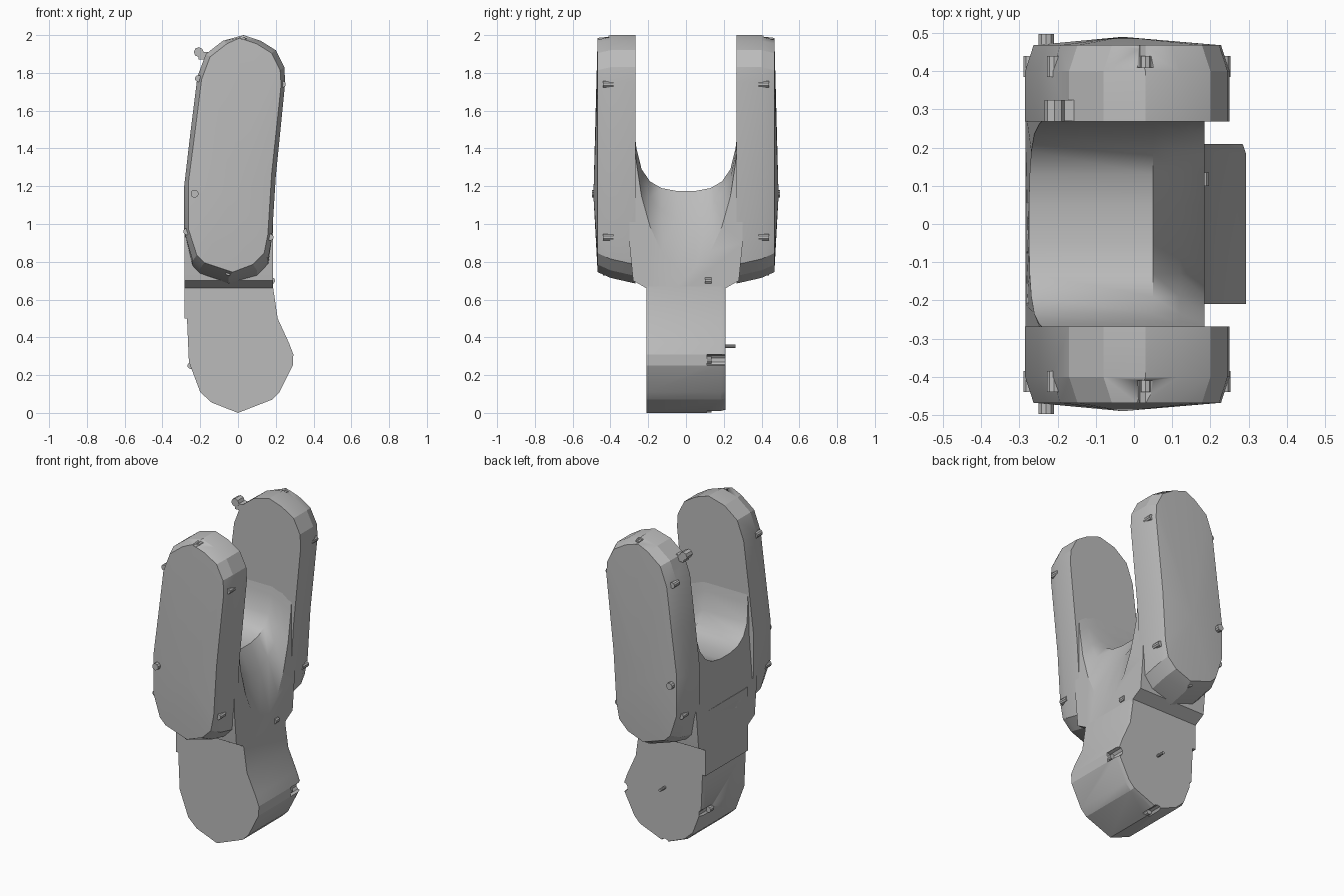
import bpy, bmesh, math
from mathutils import Vector, Matrix

if "Cube" in bpy.data.objects:
    bpy.data.objects.remove(bpy.data.objects["Cube"], do_unlink=True)

grey = bpy.data.materials.new("plain_grey")
grey.use_nodes = True
colour = (0.5, 0.5, 0.5, 1)
grey.diffuse_color = colour
grey.node_tree.nodes["Principled BSDF"].inputs["Base Color"].default_value = colour


def finish(name, bm, angle=25):
    """Turn a bmesh into a named, shaded object."""
    bmesh.ops.recalc_face_normals(bm, faces=bm.faces[:])
    mesh = bpy.data.meshes.new(name)
    bm.to_mesh(mesh)
    bm.free()
    mesh.materials.append(grey)
    obj = bpy.data.objects.new(name, mesh)
    bpy.context.collection.objects.link(obj)
    bpy.ops.object.select_all(action="DESELECT")
    obj.select_set(True)
    bpy.context.view_layer.objects.active = obj
    bpy.ops.object.shade_smooth_by_angle(angle=math.radians(angle))
    return obj


def loft(rings, peak=None):
    """Skin equal-length rings; the last one closes flat or to a peak."""
    bm = bmesh.new()
    loops = [[bm.verts.new(p) for p in ring] for ring in rings]
    n = len(loops[0])
    for a, b in zip(loops, loops[1:]):
        for i in range(n):
            j = (i + 1) % n
            bm.faces.new((a[i], a[j], b[j], b[i]))
    bm.faces.new(loops[0])
    if peak:
        tip = bm.verts.new(peak)
        for i in range(n):
            bm.faces.new((loops[-1][i], loops[-1][(i + 1) % n], tip))
    else:
        bm.faces.new(loops[-1])
    return bm


def add_rod(bm, x, z, y0, y1, radius, sides=10):
    """Cylinder running along y."""
    place = Matrix.Translation((x, (y0 + y1) / 2, z)) @ Matrix.Rotation(math.pi / 2, 4, "X")
    bmesh.ops.create_cone(bm, cap_ends=True, segments=sides, radius1=radius,
                          radius2=radius, depth=abs(y1 - y0), matrix=place)


def cut(obj, cutter):
    """Subtract a cutter, then discard it."""
    cutter.hide_render = True
    mod = obj.modifiers.new("pockets", "BOOLEAN")
    mod.operation = "DIFFERENCE"
    mod.solver = "EXACT"
    mod.object = cutter
    bpy.context.view_layer.objects.active = obj
    bpy.ops.object.modifier_apply(modifier=mod.name)
    bpy.data.objects.remove(cutter, do_unlink=True)


# Fork arms: rounded side outline, chamfered towards a slightly domed outer face
outline = [(0.18, 0.93), (0.2, 1.25), (0.25, 1.75), (0.245, 1.83), (0.2, 1.92), (0.12, 1.97),
           (0.03, 2.0), (-0.08, 1.97), (-0.17, 1.9), (-0.215, 1.78), (-0.25, 1.5),
           (-0.285, 1.2), (-0.285, 0.96), (-0.24, 0.82), (-0.2, 0.78), (-0.05, 0.73),
           (0.1, 0.77), (0.16, 0.83)]
edge_bolts = [(-0.21, 1.77), (0.03, 1.97), (0.235, 1.74), (-0.272, 0.96), (0.17, 0.93),
              (-0.05, 0.745)]


def arm_ring(y, inset, drop):
    ring = []
    for x, z in outline:
        z -= drop if z < 0.9 else 0
        ring.append((x - math.copysign(inset, x), y,
                     z - inset * 0.7 * (1 if z > 1.3 else -1)))
    return ring


for name, side in (("front", -1), ("back", 1)):
    rings = [arm_ring(side * y, inset, drop)
             for y, inset, drop in ((0.268, 0, 0.045), (0.4, 0, 0.015), (0.468, 0.022, 0))]
    arm = finish(name + "_arm", loft(rings, (-0.03, side * 0.49, 1.15)), 20)

    # Small pocket at the crown, and the bolts round the rim
    bm = bmesh.new()
    add_rod(bm, 0.03, 2.0, side * 0.41, side * 0.5, 0.024)
    cut(arm, finish(name + "_crown_cutter", bm))
    bm = bmesh.new()
    for x, z in edge_bolts:
        add_rod(bm, x, z, side * 0.385, side * 0.44, 0.018)
    add_rod(bm, -0.23, 1.16, side * 0.44, side * 0.497, 0.021)
    finish(name + "_arm_bolts", bm, 35)

# Yoke: saddle section swept across, dipping towards +x
saddle = [(0.28, 1.55), (0.262, 1.4), (0.235, 1.29), (0.19, 1.225), (0.13, 1.19), (0.05, 1.175)]
half = [(0.21, 0.5), (0.21, 0.66), (0.28, 0.7), (0.3, 0.9), (0.3, 1.5)] + saddle


def yoke_ring(x, dip):
    ring = []
    for y, z in half:
        lower = dip * (1 - (y / 0.29) ** 2) if (y, z) in saddle else 0
        shift = 0.12 * max(0, z - 1.1) if x < 0 else 0
        ring.append((x + shift, y, z - lower))
    return ring + [(x, -y, z) for x, y, z in reversed(ring)]


finish("yoke", loft([yoke_ring(-0.284, 0), yoke_ring(0.05, 0), yoke_ring(0.12, 0.15),
                     yoke_ring(0.185, 0.42)]), 30)

# Lower lug: flat sided block with a bulge towards +x
profile = [(-0.283, 0.9), (-0.27, 0.5), (-0.26, 0.27), (-0.2, 0.11), (-0.14, 0.055), (0, 0),
           (0.18, 0.07), (0.22, 0.11), (0.29, 0.25), (0.293, 0.31), (0.27, 0.37),
           (0.21, 0.5), (0.185, 0.67), (0.18, 0.75)]
lug = finish("lower_lug", loft([
    [(x, -0.21, z) for x, z in profile],
    [(x, 0.185, z) for x, z in profile],
    [(x * 0.97, 0.21, z + (0.008 if z < 0.2 else 0)) for x, z in profile]]), 20)

# Screw pockets round the rear edge of the lug, with a screw in each
bm, screws = bmesh.new(), bmesh.new()
for x, z in [(0.19, 0.7), (0.29, 0.28), (-0.265, 0.25), (0.0, 0.0), (-0.28, 0.68)]:
    add_rod(bm, x, z, 0.11, 0.26, 0.03)
    add_rod(screws, x * 0.94, z + (0.02 if z < 0.1 else 0), 0.1, 0.135, 0.018)
cut(lug, finish("lug_cutter", bm))
finish("lug_screws", screws, 35)

# Locating pin behind the lug
bm = bmesh.new()
add_rod(bm, 0.0, 0.352, 0.19, 0.262, 0.009)
finish("locating_pin", bm, 35)

# Lifting tab on the back arm's inner top edge
bm = bmesh.new()
add_rod(bm, -0.208, 1.91, 0.268, 0.325, 0.026, 8)
bmesh.ops.create_cube(bm, size=1, matrix=Matrix.Translation((-0.18, 0.297, 1.89))
                      @ Matrix.Diagonal(Vector((0.06, 0.056, 0.04, 1))))
finish("lifting_tab", bm, 35)
